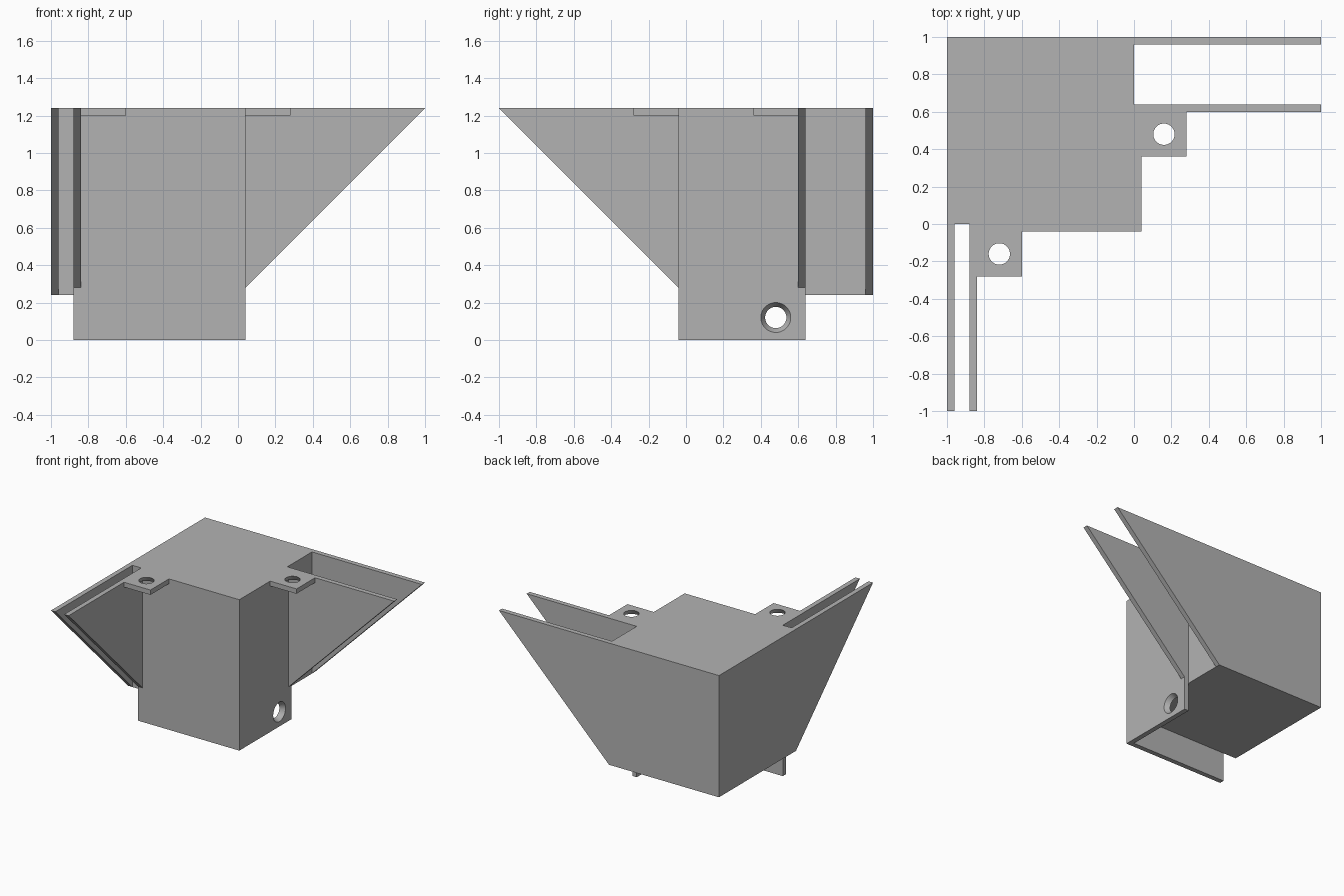
import bpy
import bmesh
from mathutils import Vector

if "Cube" in bpy.data.objects:
    bpy.data.objects.remove(bpy.data.objects["Cube"], do_unlink=True)

# Single grey plastic
grey = bpy.data.materials.new("grey plastic")
grey.use_nodes = True
colour = (0.45, 0.45, 0.45, 1)
grey.diffuse_color = colour
grey.node_tree.nodes["Principled BSDF"].inputs["Base Color"].default_value = colour

TOP, BASE, T = 1.24, 0.24, 0.04   # top height, block underside, wall thickness


def finish(name, bm):
    bmesh.ops.recalc_face_normals(bm, faces=bm.faces)
    mesh = bpy.data.meshes.new(name)
    bm.to_mesh(mesh)
    bm.free()
    mesh.materials.append(grey)
    obj = bpy.data.objects.new(name, mesh)
    bpy.context.collection.objects.link(obj)
    return obj


def prism(name, points, offset):
    """Extrude a flat outline along an offset."""
    bm = bmesh.new()
    face = bm.faces.new([bm.verts.new(p) for p in points])
    ext = bmesh.ops.extrude_face_region(bm, geom=[face], use_keep_orig=True)
    moved = [v for v in ext["geom"] if isinstance(v, bmesh.types.BMVert)]
    bmesh.ops.translate(bm, verts=moved, vec=offset)
    return finish(name, bm)


def box(name, lo, hi):
    (x0, y0, z0), (x1, y1, z1) = lo, hi
    outline = [(x0, y0, z0), (x1, y0, z0), (x1, y1, z0), (x0, y1, z0)]
    return prism(name, outline, (0, 0, z1 - z0))


def countersink(obj, centre, outward):
    """Cut a tapered screw hole, widest on the outward side of the wall."""
    bm = bmesh.new()
    bmesh.ops.create_cone(bm, cap_ends=True, segments=48,
                          radius1=0.0455, radius2=0.0915, depth=2 * T)
    turn = Vector((0, 0, 1)).rotation_difference(Vector(outward))
    bmesh.ops.rotate(bm, verts=bm.verts, matrix=turn.to_matrix())
    bmesh.ops.translate(bm, verts=bm.verts, vec=centre)
    cutter = finish("hole_cutter", bm)
    cutter.hide_render = True
    mod = obj.modifiers.new("screw hole", "BOOLEAN")
    mod.operation, mod.solver, mod.object = "DIFFERENCE", "EXACT", cutter
    bpy.context.view_layer.objects.active = obj
    bpy.ops.object.modifier_apply(modifier=mod.name)
    bpy.data.objects.remove(cutter, do_unlink=True)


# Corner block and the two hanging leg plates
box("corner_block", (-1, 0, BASE), (0, 1, TOP))
box("front_plate", (-0.88, -T, 0), (T, 0, TOP))
side = box("side_plate", (0, 0, 0), (T, 0.64, TOP))
countersink(side, (T / 2, 0.48, 0.12), (1, 0, 0))

# Triangular fins: start is the distance from the block, along +x or -y
for name, start, wall in (("outer", 0, 0.96), ("inner", T, 0.6)):
    outline = [(start, wall, BASE + start), (1, wall, TOP), (start, wall, TOP)]
    prism("back_" + name + "_fin", outline, (0, T, 0))
for name, start, wall in (("outer", 0, -1), ("inner", T, -0.88)):
    outline = [(wall, -start, BASE + start), (wall, -1, TOP), (wall, -start, TOP)]
    prism("right_" + name + "_fin", outline, (T, 0, 0))

# Top screw tabs, countersunk from below
for name, x, y in (("back_tab", 0.16, 0.48), ("right_tab", -0.72, -0.16)):
    tab = box(name, (x - 0.12, y - 0.12, TOP - T), (x + 0.12, y + 0.12, TOP))
    countersink(tab, (x, y, TOP - T / 2), (0, 0, -1))
